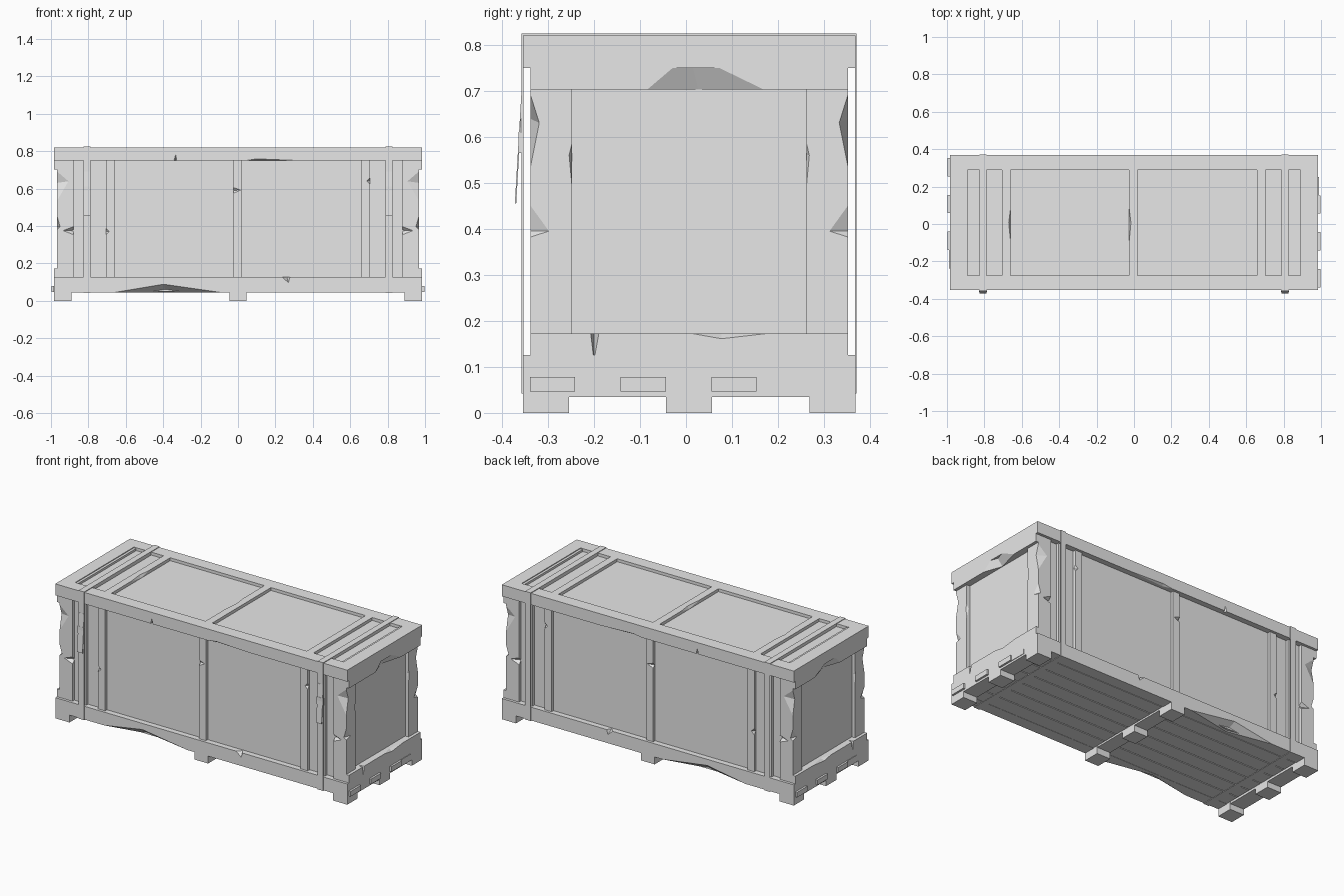
import bpy, bmesh
from mathutils import Vector

if "Cube" in bpy.data.objects:
    bpy.data.objects.remove(bpy.data.objects["Cube"], do_unlink=True)

grey = bpy.data.materials.new("plain grey")
grey.use_nodes = True
shade = (0.8, 0.8, 0.8, 1)
grey.diffuse_color = shade
grey.node_tree.nodes["Principled BSDF"].inputs["Base Color"].default_value = shade

MID = 0.007      # depth centre of the crate
RIM = 0.361      # half depth of the beams
POST = 0.345     # half depth of the upright faces
WALL = 0.327     # half depth of the recessed panels
END = 0.985      # half length of the beams


def finish(name, bm):
    bmesh.ops.recalc_face_normals(bm, faces=bm.faces)
    mesh = bpy.data.meshes.new(name)
    bm.to_mesh(mesh)
    bm.free()
    mesh.materials.append(grey)
    obj = bpy.data.objects.new(name, mesh)
    bpy.context.collection.objects.link(obj)
    return obj


def box(name, xs, ys, zs):
    """Box between bounds; ys is measured from the depth centre."""
    bm = bmesh.new()
    bmesh.ops.create_cube(bm, size=1)
    bounds = [sorted(xs), sorted(y + MID for y in ys), sorted(zs)]
    for v in bm.verts:
        v.co = Vector([b[0] if c < 0 else b[1] for b, c in zip(bounds, v.co)])
    return finish(name, bm)


def chip(target, *points):
    """Splits a splinter out of a beam with a convex cutter."""
    bm = bmesh.new()
    for x, y, z in points:
        bm.verts.new((x, y + MID, z))
    bmesh.ops.convex_hull(bm, input=bm.verts)
    cutter = finish("chip_cutter", bm)
    cutter.hide_render = True
    cutter.hide_viewport = True
    mod = target.modifiers.new("chip", "BOOLEAN")
    mod.operation = "DIFFERENCE"
    mod.solver = "EXACT"
    mod.object = cutter


# Recessed body, floor and lid panel
box("body", (-0.945, 0.945), (-WALL, WALL), (0.05, 0.78))
box("lid_panel", (-0.96, 0.96), (-POST, POST), (0.755, 0.802))

# Long beams, feet and lid rails on front and back
for s, side in ((-1, "front"), (1, "back")):
    lower = box(side + "_lower_beam", (-END, END), (s * 0.29, s * RIM), (0.045, 0.126))
    upper = box(side + "_upper_beam", (-END, END), (s * 0.285, s * RIM), (0.75, 0.82))
    out = s * (RIM + 0.002)
    chip(lower, (-0.7, out, 0.04), (-0.4, out, 0.09), (-0.05, out, 0.04), (-0.38, s * 0.3, 0.04))
    chip(lower, (0.23, out, 0.13), (0.28, out, 0.13), (0.27, out, 0.095), (0.26, s * 0.33, 0.13))
    chip(upper, (-0.345, out, 0.745), (-0.325, out, 0.745), (-0.333, out, 0.785),
         (-0.333, s * 0.34, 0.745))
    chip(upper, (0, out, 0.745), (0.49, out, 0.745), (0.1, out, 0.76), (0.1, s * 0.34, 0.745))

    # Upright boards between the beams
    def upright(name, x0, x1, inner=WALL - 0.01):
        return box(side + name, (x0, x1), (s * inner, s * POST), (0.12, 0.755))

    centre = upright("_centre_board", -0.025, 0.02)
    p = s * (POST + 0.002)
    chip(centre, (-0.03, p, 0.57), (-0.03, p, 0.61), (0.02, p, 0.592), (-0.03, s * 0.33, 0.59))
    for m, end in ((-1, "right"), (1, "left")):
        board = upright("_inner_board_" + end, m * 0.66, m * 0.707)
        z = 0.37 if m < 0 else 0.64
        chip(board, (m * 0.71, p, z - 0.025), (m * 0.71, p, z + 0.025), (m * 0.685, p, z),
             (m * 0.71, s * 0.33, z))
        upright("_strap_board_" + end, m * 0.788, m * 0.825)
        corner = upright("_corner_post_" + end, m * 0.88, m * 0.967, 0.255)
        chip(corner, (m * 0.875, p, 0.35), (m * 0.875, p, 0.4), (m * 0.94, p, 0.375),
             (m * 0.875, s * 0.32, 0.375))
        chip(corner, (m * 0.97, p, 0.52), (m * 0.97, p, 0.7), (m * 0.9, p, 0.64),
             (m * 0.97, s * 0.325, 0.63))
        e = m * 0.969
        chip(corner, (e, s * 0.25, 0.43), (e, s * 0.25, 0.61), (e, s * 0.262, 0.56),
             (m * 0.945, s * 0.25, 0.56))
        chip(corner, (e, p, 0.38), (e, p, 0.46), (e, s * 0.3, 0.395), (m * 0.95, p, 0.395))
    box(side + "_lid_rail", (-END, END), (s * 0.283, s * RIM), (0.78, 0.82))

# Lid cross bars
for i, x in enumerate((-0.805, -0.683, -0.003, 0.68, 0.805)):
    half = 0.0165 if abs(x) > 0.8 else 0.0225
    bar = box(f"lid_bar_{i}", (x - half, x + half), (-RIM, RIM), (0.78, 0.82))
    if i in (1, 2):
        edge = x + half + 0.002 if i == 1 else x - half - 0.002
        inside = x + 0.012 if i == 1 else x - 0.012
        chip(bar, (edge, -0.13, 0.822), (edge, 0.1, 0.822), (inside, 0, 0.822), (edge, 0, 0.8))

# Ends: deep beams, lid rails, bumpers
for m, end in ((-1, "right"), (1, "left")):
    inner, outer = m * 0.89, m * END
    box(end + "_lid_end", (m * 0.905, outer), (-RIM, RIM), (0.75, 0.82))
    top = box(end + "_upper_beam", (inner, outer), (-POST, POST), (0.703, 0.815))
    low = box(end + "_lower_beam", (inner, outer), (-POST, POST), (0.035, 0.173))
    box(end + "_skid", (inner, outer), (-RIM, RIM), (0.035, 0.126))
    e = outer + m * 0.002
    chip(top, (e, -0.1, 0.7), (e, 0, 0.785), (e, 0.175, 0.7), (m * 0.945, 0.02, 0.7))
    chip(low, (e, -0.215, 0.176), (e, -0.195, 0.176), (e, -0.207, 0.11), (m * 0.955, -0.207, 0.176))
    chip(low, (e, -0.02, 0.176), (e, 0.21, 0.176), (e, 0.07, 0.16), (m * 0.96, 0.07, 0.176))
    for i in range(3):
        y = m * -0.297 + m * i * 0.197
        box(f"{end}_bumper_{i}", (m * 0.97, m * 0.997), (y - 0.049, y + 0.049), (0.047, 0.078))
    y = m * 0.195
    box(end + "_spare_bumper", (m * 0.97, m * 0.988), (y - 0.049, y + 0.049), (0.047, 0.078))

# Feet in a three by three layout
for x, half in ((-0.937, 0.048), (0, 0.046), (0.937, 0.048)):
    for y in (-0.311, 0, 0.311):
        box("foot", (x - half, x + half), (y - 0.05, y + 0.05), (0, 0.06))
box("centre_skid", (-0.045, 0.045), (-0.3, 0.3), (0.038, 0.06))

# Floor planks leaving narrow gaps
for m in (-1, 1):
    for i in range(6):
        y = -0.29 + i * 0.0967
        box("floor_plank", (m * 0.05, m * 0.885), (y + 0.003, y + 0.094), (0.044, 0.055))

# Straps around the crate, with buckle and loose tail on the front
for m, end in ((-1, "right"), (1, "left")):
    xs = (m * 0.788, m * 0.825)
    for s in (-1, 1):
        box(end + "_strap_side", xs, (s * 0.36, s * 0.364), (0.042, 0.824))
    box(end + "_strap_top", xs, (-0.364, 0.364), (0.819, 0.824))
    box(end + "_strap_bottom", xs, (-0.364, 0.364), (0.042, 0.046))
    box(end + "_buckle", (m * 0.786, m * 0.828), (-0.371, -0.362), (0.565, 0.61))
    tail = box(end + "_strap_tail", xs, (-0.368, -0.365), (0.455, 0.69))
    for v in tail.data.vertices:
        v.co.y += -0.011 if v.co.z < 0.5 else 0.003
